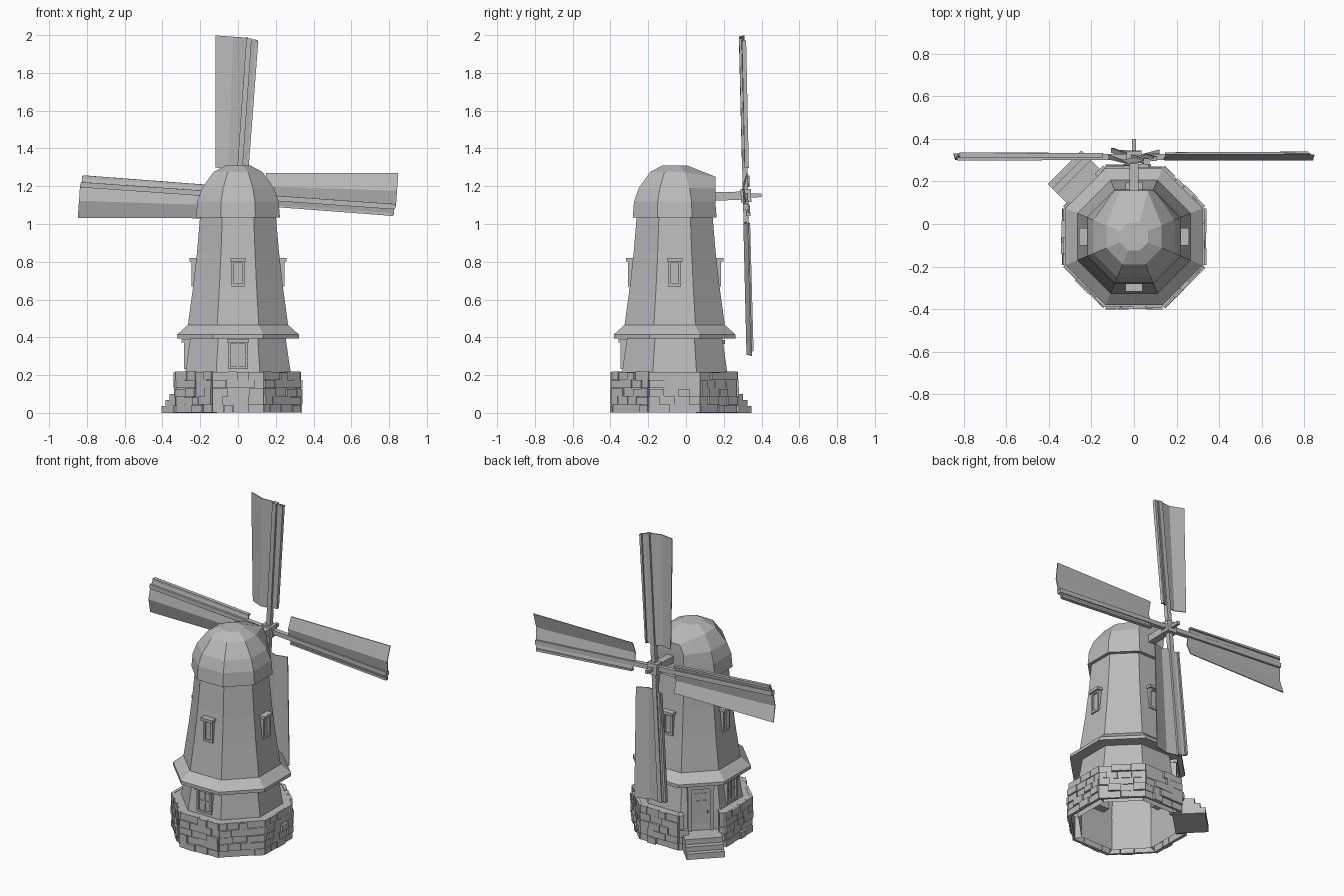
import bpy, bmesh, math, random
from mathutils import Matrix, Vector

if "Cube" in bpy.data.objects:
    bpy.data.objects.remove(bpy.data.objects["Cube"])

random.seed(4)
T = math.tan(math.pi / 8)
C = math.cos(math.pi / 8)
CENTRE = Matrix.Translation((0, -0.06, 0))

mat = bpy.data.materials.new("plain grey")
mat.diffuse_color = (0.5, 0.5, 0.5, 1)
mat.use_nodes = True
mat.node_tree.nodes["Principled BSDF"].inputs["Base Color"].default_value = mat.diffuse_color


def finish(name, bm):
    bmesh.ops.recalc_face_normals(bm, faces=bm.faces)
    me = bpy.data.meshes.new(name)
    bm.to_mesh(me)
    bm.free()
    me.materials.append(mat)
    ob = bpy.data.objects.new(name, me)
    bpy.context.collection.objects.link(ob)
    return ob


def box(bm, x, y, z, m=Matrix()):
    """Box from (min, max) pairs, placed by matrix m."""
    s = Matrix.Diagonal((x[1] - x[0], y[1] - y[0], z[1] - z[0], 1))
    c = Matrix.Translation((sum(x) / 2, sum(y) / 2, sum(z) / 2))
    bmesh.ops.create_cube(bm, size=1, matrix=m @ c @ s)


def side(deg):
    """Frame of one tower side: x outward, y along the wall, z up."""
    return CENTRE @ Matrix.Rotation(math.radians(deg), 4, 'Z')


def octagon_rings(bm, profile):
    """Loft octagons given as (distance to flat side, height)."""
    rings = []
    for r, z in profile:
        rings.append([bm.verts.new(CENTRE @ Vector((
            r / C * math.cos(math.radians(22.5 + 45 * i)),
            r / C * math.sin(math.radians(22.5 + 45 * i)), z))) for i in range(8)])
    for a, b in zip(rings, rings[1:]):
        for i in range(8):
            j = (i + 1) % 8
            bm.faces.new((a[i], a[j], b[j], b[i]))
    return rings


# tower walls and skirt roof
bm = bmesh.new()
octagon_rings(bm, [(0.285, 0.08), (0.278, 0.22), (0.25, 0.41)])
octagon_rings(bm, [(0.266, 0.46), (0.236, 0.68), (0.217, 0.85), (0.2, 1.05)])
finish("tower_walls", bm)

bm = bmesh.new()
octagon_rings(bm, [(0.25, 0.395), (0.322, 0.395), (0.322, 0.415), (0.266, 0.465)])
finish("skirt_roof", bm)

# domed cap with a squared-off back that carries the axle
bm = bmesh.new()
rings = octagon_rings(bm, [(0.19, 1.035), (0.222, 1.035), (0.215, 1.12),
                           (0.19, 1.19), (0.13, 1.275), (0.065, 1.31)])
bm.faces.new(rings[-1])
for k, z in ((3, 1.19), (4, 1.25)):
    for i in (1, 2):
        rings[k][i].co.y = 0.157
        rings[k][i].co.z = z
        rings[k][i].co.x *= 1.2
finish("cap", bm)

# stone base: wall panels on seven sides, the door side stays open
bm = bmesh.new()
ro, ri = 0.326, 0.275
for k in range(8):
    m = side(45 * k)
    if k == 3:
        for s in (-1, 1):
            box(bm, (ri, ro), sorted((s * 0.105, s * 0.13)), (0.005, 0.218), m)
        continue
    q = [bm.verts.new(m @ Vector((r, s * r * T, z)))
         for z in (0.005, 0.216) for r in (ri, ro) for s in (-1, 1)]
    for f in ((0, 1, 5, 4), (2, 3, 7, 6), (4, 5, 7, 6), (0, 2, 6, 4), (1, 3, 7, 5)):
        bm.faces.new([q[i] for i in f])
finish("base_wall", bm)

# irregular stones laid on the base wall
bm = bmesh.new()
for k in range(8):
    m = side(45 * k)
    for row in range(5):
        z0 = 0.001 + row * 0.0435
        half = ro * T
        y = -half
        while y < half - 0.001:
            w = random.uniform(0.045, 0.085)
            y1 = y + w if half - y - w > 0.035 else half
            if k != 3 or abs(y + y1) > 0.2:
                top = z0 + 0.042 + random.uniform(-0.004, 0.003)
                box(bm, (0.315, ro + random.uniform(0.001, 0.017)),
                    (y + 0.001, y1 - 0.001), (z0, top), m)
            y = y1
finish("base_stones", bm)

# entrance steps
bm = bmesh.new()
for r, z in ((0.462, 0.037), (0.432, 0.068), (0.4, 0.1)):
    box(bm, (0.27, r), (-0.112, 0.112), (0.0, z), side(135))
finish("entrance_steps", bm)

# door with posts, lintel, panes and knob
bm = bmesh.new()
m = side(135)
box(bm, (0.24, 0.282), (-0.055, 0.055), (0.1, 0.36), m)
for s in (-1, 1):
    box(bm, (0.24, 0.292), sorted((s * 0.055, s * 0.075)), (0.1, 0.37), m)
    box(bm, (0.28, 0.287), sorted((s * 0.006, s * 0.036)), (0.255, 0.288), m)
    box(bm, (0.28, 0.287), sorted((s * 0.006, s * 0.036)), (0.3, 0.335), m)
box(bm, (0.24, 0.298), (-0.08, 0.08), (0.365, 0.385), m)
box(bm, (0.28, 0.295), (0.038, 0.047), (0.21, 0.222), m)
finish("door", bm)


def window(name, deg, r, hw, z0, z1, bar, cross):
    """Framed window with sill, lintel and recessed pane."""
    bm = bmesh.new()
    m = side(deg)
    back = r - 0.06
    for s in (-1, 1):
        box(bm, (back, r), sorted((s * hw, s * (hw - bar))), (z0, z1 - 0.018), m)
    box(bm, (back, r), (-hw + bar, hw - bar), (z0, z0 + bar), m)
    box(bm, (back, r), (-hw + bar, hw - bar), (z1 - 0.018 - bar * 0.6, z1 - 0.018), m)
    box(bm, (back, r + 0.012), (-hw - 0.007, hw + 0.007), (z1 - 0.018, z1), m)
    box(bm, (back, r - 0.012), (-hw + bar, hw - bar), (z0 + bar, z1 - 0.02), m)
    if cross:
        zm = (z0 + z1) / 2 - 0.006
        box(bm, (back, r - 0.006), (-0.004, 0.004), (z0 + bar, z1 - 0.02), m)
        box(bm, (back, r - 0.006), (-hw + bar, hw - bar), (zm - 0.004, zm + 0.004), m)
    finish(name, bm)


for d, n in ((0, "right"), (90, "back"), (180, "left"), (270, "front")):
    window("upper_window_" + n, d, 0.246, 0.034, 0.67, 0.82, 0.014, False)
for d, n in ((180, "left"), (270, "front")):
    window("lower_window_" + n, d, 0.286, 0.052, 0.232, 0.39, 0.013, True)

# axle and hub, leaning slightly with the sails
HUB = Matrix.Translation((0, 0.315, 1.15)) @ Matrix.Rotation(0.024, 4, 'X')
bm = bmesh.new()
box(bm, (-0.022, 0.022), (-0.17, 0.0), (-0.022, 0.022), HUB)
box(bm, (-0.035, 0.035), (-0.025, 0.03), (-0.035, 0.035), HUB)
box(bm, (-0.01, 0.01), (0.03, 0.085), (-0.01, 0.01), HUB)
finish("axle_and_hub", bm)


def slab(bm, root, tip, v0, v1, m, thick):
    """Folded board: matching (across, depth) points at root and tip."""
    rows = []
    for pts, v in ((root, v0), (tip, v1)):
        rows.append([bm.verts.new(m @ Vector((u, d - thick / 2, v))) for u, d in pts]
                    + [bm.verts.new(m @ Vector((u, d + thick / 2, v))) for u, d in reversed(pts)])
    n = len(rows[0])
    for i in range(n):
        j = (i + 1) % n
        bm.faces.new((rows[0][i], rows[0][j], rows[1][j], rows[1][i]))
    for row in rows:
        for i in range(n // 2 - 1):
            bm.faces.new((row[i], row[i + 1], row[n - 2 - i], row[n - 1 - i]))


# four sails: spar, side board and folded panel
for k, n in enumerate(("top", "right", "bottom", "left")):
    m = HUB @ Matrix.Rotation(math.radians(4 + 90 * k), 4, 'Y')
    bm = bmesh.new()
    box(bm, (-0.014, 0.014), (-0.014, 0.014), (0.0, 0.835), m)
    slab(bm, [(0.0, 0.0), (0.045, 0.008)], [(0.0, 0.0), (0.046, 0.012)], 0.15, 0.83, m, 0.01)
    slab(bm, [(0.036, 0.01), (0.046, 0.01)], [(0.034, 0.012), (0.05, 0.012)], 0.15, 0.825, m, 0.022)
    finish("sail_spar_" + n, bm)
    bm = bmesh.new()
    slab(bm, [(-0.005, 0.0), (-0.06, -0.012), (-0.13, 0.012)],
         [(-0.005, 0.0), (-0.085, -0.012), (-0.178, 0.012)], 0.14, 0.838, m, 0.006)
    finish("sail_panel_" + n, bm)
